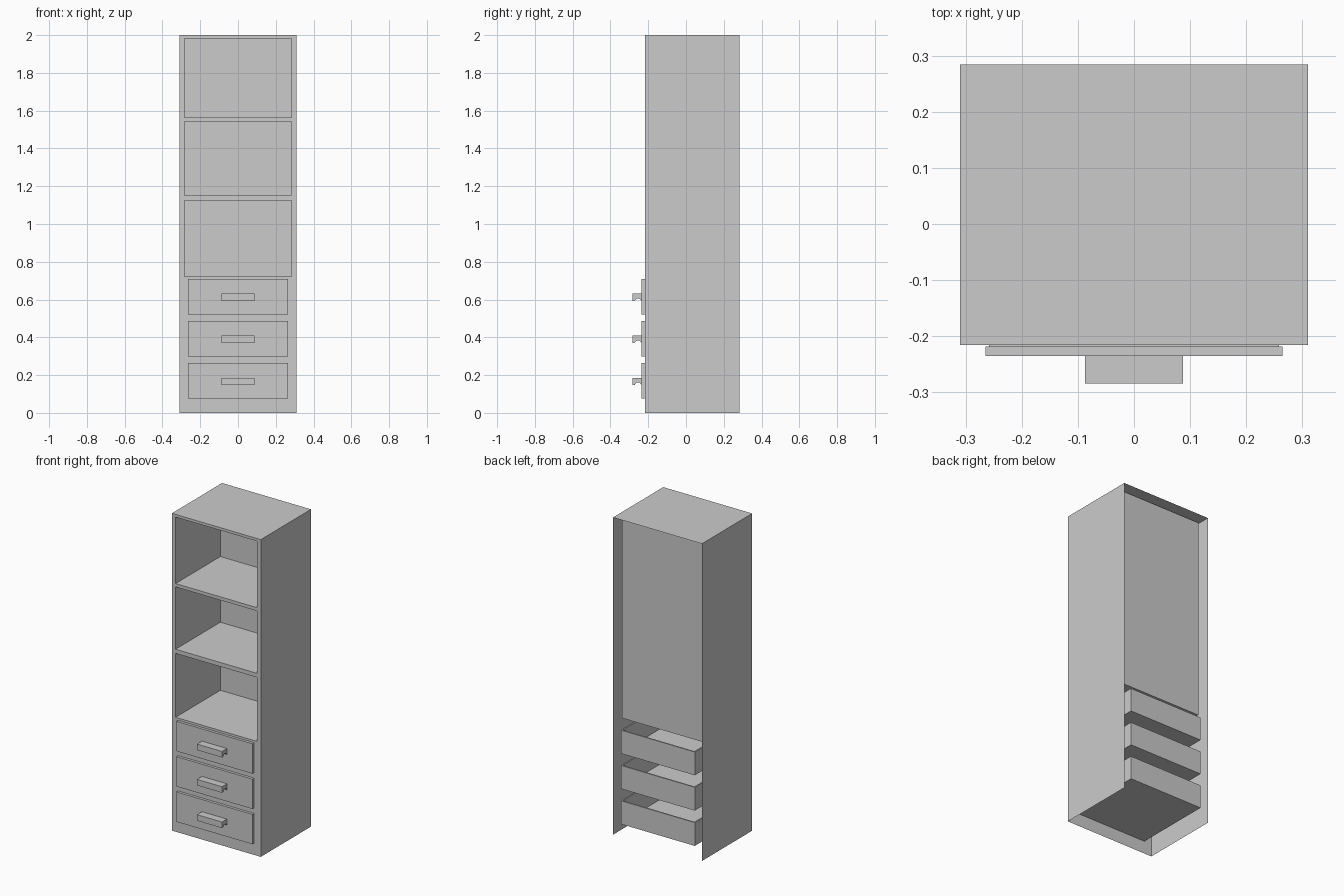
import bpy, bmesh
from mathutils import Vector

if "Cube" in bpy.data.objects:
    bpy.data.objects.remove(bpy.data.objects["Cube"])

W, IW = 0.31, 0.284                      # outer / opening half widths
YF, YB, YP = -0.216, 0.284, 0.23         # front, back edge, back panel
OPENINGS = [(0.721, 1.124), (1.15, 1.543), (1.564, 1.983)]
DRAWERS = [0.075, 0.2975, 0.52]          # bottoms of the drawer fronts


def finish(name, bm):
    mesh = bpy.data.meshes.new(name)
    bm.to_mesh(mesh)
    bm.free()
    obj = bpy.data.objects.new(name, mesh)
    bpy.context.collection.objects.link(obj)
    return obj


def sheet(bm, axis, at, a, b, facing):
    """Flat rectangle across one axis; a and b are ranges on the other two."""
    pts = []
    for u, v in ((a[0], b[0]), (a[1], b[0]), (a[1], b[1]), (a[0], b[1])):
        p = [u, v]
        p.insert(axis, at)
        pts.append(bm.verts.new(p))
    f = bm.faces.new(pts)
    f.normal_update()
    if f.normal[axis] * facing < 0:
        f.normal_flip()


def box(bm, x, y, z):
    r = bmesh.ops.create_cube(bm, size=1)
    for v in r["verts"]:
        v.co = Vector([(q[0] + q[1]) / 2 + c * (q[1] - q[0])
                       for c, q in zip(v.co, (x, y, z))])


# outer shell: sides and top, open at back and bottom
bm = bmesh.new()
for s in (-1, 1):
    sheet(bm, 0, s * W, (YF, YB), (0, 2), s)
sheet(bm, 2, 2, (-W, W), (YF, YB), 1)
finish("cabinet_shell", bm)

# front frame around the three open compartments
bm = bmesh.new()
xs = (-W, -IW, IW, W)
zs = [0] + [z for o in OPENINGS for z in o] + [2]
for i in range(3):
    for j in range(len(zs) - 1):
        if not (i == 1 and j % 2 == 1):
            sheet(bm, 1, YF, xs[i:i + 2], zs[j:j + 2], -1)
bmesh.ops.remove_doubles(bm, verts=bm.verts, dist=1e-5)
finish("front_frame", bm)

# compartment linings: floor, ceiling and side walls
bm = bmesh.new()
for lo, hi in OPENINGS:
    sheet(bm, 2, lo, (-IW, IW), (YF, YP), 1)
    sheet(bm, 2, hi, (-IW, IW), (YF, YP), -1)
    for s in (-1, 1):
        sheet(bm, 0, s * IW, (YF, YP), (lo, hi), -s)
finish("shelf_compartments", bm)

bm = bmesh.new()
sheet(bm, 1, YP, (-IW, IW), (OPENINGS[0][0], OPENINGS[-1][1]), -1)
finish("back_panel", bm)


def drawer(n, z0):
    # front plate
    bm = bmesh.new()
    box(bm, (-0.265, 0.265), (-0.235, -0.218), (z0, z0 + 0.188))
    finish(f"drawer_front_{n}", bm)

    # open-topped tray, hollowed by insetting and sinking the top face
    bm = bmesh.new()
    box(bm, (-0.258, 0.258), (-0.218, 0.281), (z0 + 0.005, z0 + 0.152))
    top = max(bm.faces, key=lambda f: f.calc_center_median().z)
    bmesh.ops.inset_region(bm, faces=[top], thickness=0.012)
    ext = bmesh.ops.extrude_face_region(bm, geom=[top])
    bmesh.ops.translate(bm, vec=(0, 0, -0.135),
                        verts=[v for v in ext["geom"] if isinstance(v, bmesh.types.BMVert)])
    if top.is_valid:
        bmesh.ops.delete(bm, geom=[top], context="FACES_ONLY")
    bmesh.ops.recalc_face_normals(bm, faces=bm.faces)
    finish(f"drawer_tray_{n}", bm)

    # handle: side profile with a finger notch beneath, extruded across
    profile = [(-0.284, 0.111), (-0.235, 0.111), (-0.235, 0.073), (-0.247, 0.086),
               (-0.262, 0.086), (-0.272, 0.073), (-0.284, 0.073)]
    bm = bmesh.new()
    face = bm.faces.new([bm.verts.new((-0.087, y, z0 + z)) for y, z in profile])
    ext = bmesh.ops.extrude_face_region(bm, geom=[face], use_keep_orig=True)
    bmesh.ops.translate(bm, vec=(0.174, 0, 0),
                        verts=[v for v in ext["geom"] if isinstance(v, bmesh.types.BMVert)])
    bmesh.ops.recalc_face_normals(bm, faces=bm.faces)
    finish(f"drawer_handle_{n}", bm)


for n, z0 in enumerate(DRAWERS, 1):
    drawer(n, z0)
